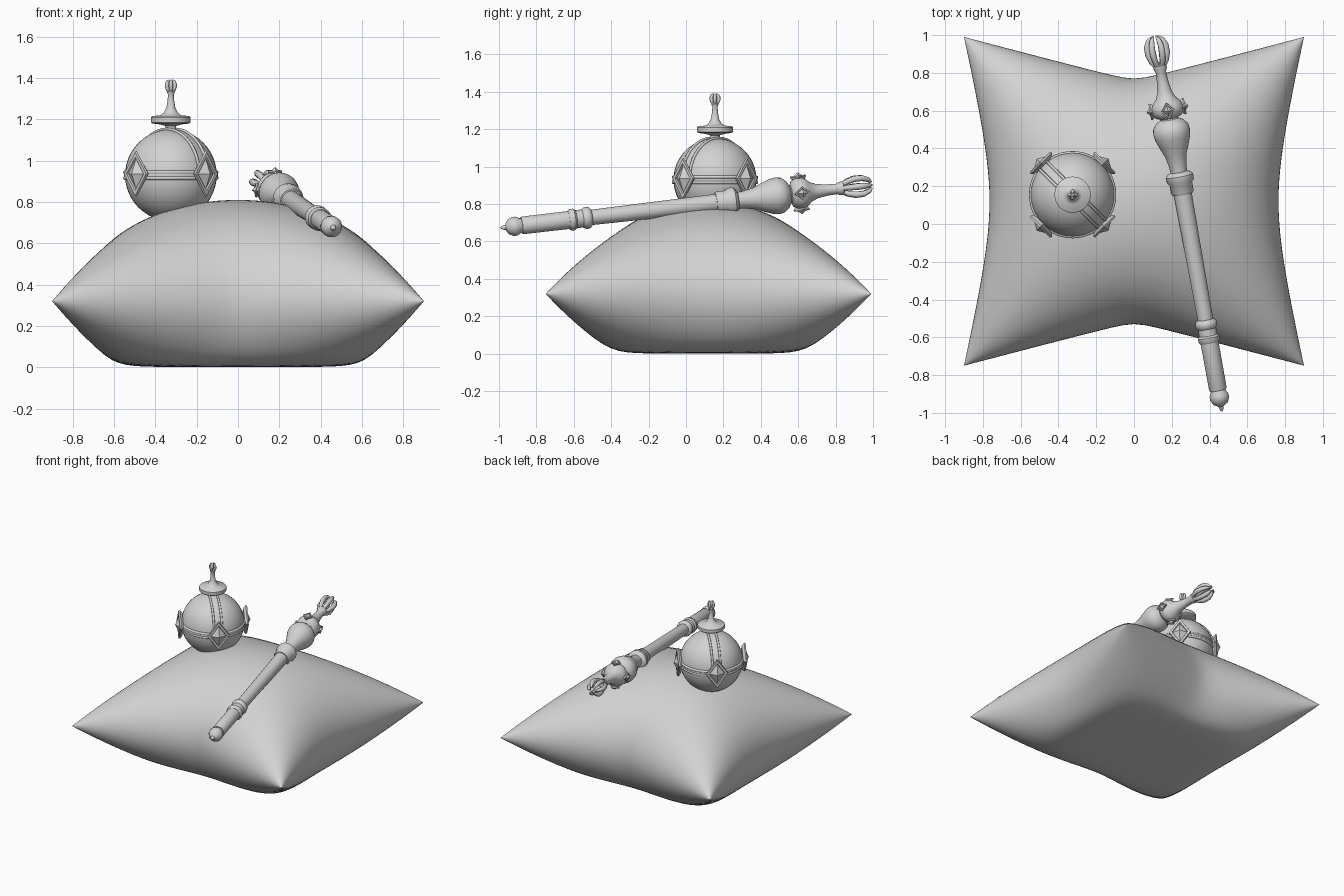
import bpy, bmesh
from math import sin, cos, pi, sqrt, radians
from mathutils import Matrix, Vector

if "Cube" in bpy.data.objects:
    bpy.data.objects.remove(bpy.data.objects["Cube"])

grey = bpy.data.materials.new("plain grey")
grey.use_nodes = True
grey.diffuse_color = (0.65, 0.65, 0.65, 1)
grey.node_tree.nodes["Principled BSDF"].inputs["Base Color"].default_value = grey.diffuse_color


def finish(bm, name, matrix=Matrix(), angle=40):
    """Turn a bmesh into a named, shaded object."""
    bmesh.ops.remove_doubles(bm, verts=bm.verts, dist=1e-5)
    bmesh.ops.recalc_face_normals(bm, faces=bm.faces)
    me = bpy.data.meshes.new(name)
    bm.to_mesh(me)
    bm.free()
    me.materials.append(grey)
    ob = bpy.data.objects.new(name, me)
    ob.matrix_world = matrix
    bpy.context.collection.objects.link(ob)
    bpy.ops.object.select_all(action='DESELECT')
    bpy.context.view_layer.objects.active = ob
    ob.select_set(True)
    bpy.ops.object.shade_smooth_by_angle(angle=radians(angle))
    return ob


def lathe(name, profile, matrix, sides=32):
    """Revolve (radius, height) points around z."""
    bm = bmesh.new()
    verts = [bm.verts.new((r, 0, z)) for r, z in profile]
    edges = [bm.edges.new(pair) for pair in zip(verts, verts[1:])]
    bmesh.ops.spin(bm, geom=verts + edges, cent=(0, 0, 0), axis=(0, 0, 1),
                   angle=2 * pi, steps=sides, use_merge=True)
    return finish(bm, name, matrix)


def cord(name, points, radii, matrix, cyclic=False, sides=8):
    """Round tube along points, with a radius at each point."""
    bm = bmesh.new()
    rings, n = [], len(points)
    pts = [Vector(p) for p in points]
    for i, p in enumerate(pts):
        a = pts[(i - 1) % n] if cyclic else pts[max(i - 1, 0)]
        b = pts[(i + 1) % n] if cyclic else pts[min(i + 1, n - 1)]
        t = (b - a).normalized()
        side = t.orthogonal().normalized() if not rings else (side - t * side.dot(t)).normalized()
        up = t.cross(side)
        rings.append([bm.verts.new(p + radii[i] * (side * cos(k * 2 * pi / sides) + up * sin(k * 2 * pi / sides)))
                      for k in range(sides)])
    pairs = list(zip(rings, rings[1:])) + ([(rings[-1], rings[0])] if cyclic else [])
    for r, s in pairs:
        for k in range(sides):
            bm.faces.new((r[k], r[k - 1], s[k - 1], s[k]))
    if not cyclic:
        bm.faces.new(rings[0])
        bm.faces.new(rings[-1])
    return finish(bm, name, matrix, 60)


def diamond(name, w, h, depth, matrix):
    """Framed diamond plate with a raised pyramid facing +x."""
    bm = bmesh.new()
    layers = []
    for scale, x in ((0.8, -0.5), (1, 0), (0.95, 0.3), (0.72, 0.3), (0.66, 0.1)):
        layers.append([bm.verts.new((x * depth, scale * a * w, scale * b * h))
                       for a, b in ((1, 0), (0, 1), (-1, 0), (0, -1))])
    for r, s in zip(layers, layers[1:]):
        for k in range(4):
            bm.faces.new((r[k - 1], r[k], s[k], s[k - 1]))
    bm.faces.new(layers[0])
    tip = bm.verts.new((depth, 0, 0))
    for k in range(4):
        bm.faces.new((layers[-1][k - 1], layers[-1][k], tip))
    return finish(bm, name, matrix, 15)


def claw(name, count, r, length, thick, matrix):
    """Ring of curved prongs closing towards the tip."""
    path = ((0.3, 0), (0.72, 0.2), (0.95, 0.45), (0.95, 0.7), (0.7, 0.9), (0.35, 1))
    widths = (0.8, 1, 1.15, 1.1, 0.85, 0.4)
    for i in range(count):
        cord(f"{name}_{i + 1}", [(a * (r - thick), 0, b * length) for a, b in path],
             [thick * k for k in widths], matrix @ Matrix.Rotation(2 * pi * i / count, 4, 'Z'))


# Pillow: a puffed sheet pinched at its edges, with a flattened underside
def pinch(u, v, tight):
    eps = tight + 0.5 * (1 - v * v)
    return (sqrt(u * u + eps * eps) - eps) / (sqrt(1 + eps * eps) - eps)


N = 48
bm = bmesh.new()
for top in (True, False):
    grid = []
    for i in range(N + 1):
        row = []
        for j in range(N + 1):
            a, b = pi * (i / N - 0.5), pi * (j / N - 0.5)
            u, v = sin(a), sin(b)
            x = u * (0.765 + 0.135 * pinch(v, u, 0.4))
            y = 0.12 + v * (0.65 + 0.22 * pinch(u, v, 0.07))
            d = 0.49 * max(cos(a) * cos(b), 1e-9)
            z = 0.32 + d if top else 0.32 - 0.32 * d / (d ** 10 + 0.32 ** 10) ** 0.1
            row.append(bm.verts.new((x, y, z)))
        grid.append(row)
    for i in range(N):
        for j in range(N):
            bm.faces.new((grid[i][j], grid[i + 1][j], grid[i + 1][j + 1], grid[i][j + 1]))
finish(bm, "pillow", angle=80)

# Orb with equator band and a pair of cords arching over the top
R = 0.222
orb = Matrix.Translation((-0.325, 0.155, 0.93))
bm = bmesh.new()
bmesh.ops.create_uvsphere(bm, u_segments=40, v_segments=24, radius=R)
finish(bm, "orb", orb)
lathe("orb_band", [(R - 0.01, -0.012), (R + 0.005, -0.012), (R + 0.005, 0.012), (R - 0.01, 0.012)], orb, 48)
arch = orb @ Matrix.Rotation(-pi / 4, 4, 'Z')
for s in (-1, 1):
    ring = [(R * cos(k * pi / 24), R * sin(k * pi / 24), s * 0.014) for k in range(48)]
    cord(f"orb_band_cord_{s}", ring, [0.009] * 48, orb, True)
    r = sqrt(R * R - 0.028 ** 2) + 0.002
    half = [(r * cos(k * pi / 24), s * 0.028, r * sin(k * pi / 24)) for k in range(25)]
    cord(f"orb_arch_cord_{s}", half, [0.008] * 25, arch)
for i in range(4):
    turn = Matrix.Rotation(pi / 4 + i * pi / 2, 4, 'Z')
    diamond(f"orb_diamond_{i + 1}", 0.08, 0.112, 0.034, orb @ turn @ Matrix.Translation((0.235, 0, 0.006)))

# Orb cap and finial
lathe("orb_cap", [(0, 0.2), (0.026, 0.2), (0.026, 0.238), (0.055, 0.246), (0.09, 0.25), (0.096, 0.256),
                  (0.096, 0.28), (0.09, 0.286), (0.05, 0.29), (0.034, 0.302), (0.022, 0.325),
                  (0.016, 0.36), (0.014, 0.39), (0.02, 0.405), (0.012, 0.415), (0, 0.418)], orb)
claw("orb_finial_prong", 4, 0.029, 0.058, 0.009, orb @ Matrix.Translation((0, 0, 0.402)))

# Scepter lying across the pillow
start, end = Vector((0.466, -0.995, 0.672)), Vector((0.108, 0.995, 0.903))
axis = end - start
rod = Matrix.Translation(start) @ axis.to_track_quat('Z', 'Y').to_matrix().to_4x4()
lathe("scepter_pommel", [(0, 0), (0.009, 0.012), (0.014, 0.03), (0.038, 0.045), (0.051, 0.07), (0.051, 0.09),
                         (0.04, 0.112), (0.036, 0.125)], rod)
lathe("scepter_grip", [(0, 0.118), (0.044, 0.118), (0.047, 0.125), (0.048, 0.385), (0, 0.385)], rod)
lathe("scepter_lower_collar", [(0, 0.375), (0.05, 0.375), (0.057, 0.385), (0.058, 0.405), (0.049, 0.415),
                               (0.048, 0.45), (0.056, 0.46), (0.059, 0.475), (0.056, 0.49),
                               (0.044, 0.5), (0, 0.5)], rod)
lathe("scepter_shaft", [(0.041, 0.49), (0.048, 1.2)], rod)
lathe("scepter_upper_collar", [(0, 1.18), (0.054, 1.18), (0.06, 1.19), (0.06, 1.235), (0.072, 1.25),
                               (0.073, 1.28), (0.062, 1.292), (0.046, 1.3), (0, 1.3)], rod)
lathe("scepter_bulb", [(0.044, 1.29), (0.046, 1.33), (0.058, 1.39), (0.078, 1.44), (0.094, 1.485), (0.099, 1.515),
                       (0.094, 1.545), (0.075, 1.57), (0.05, 1.585), (0.045, 1.6)], rod)
lathe("scepter_crown", [(0.045, 1.59), (0.07, 1.6), (0.084, 1.625), (0.086, 1.65), (0.074, 1.675), (0.052, 1.7),
                        (0.038, 1.735), (0.03, 1.79), (0.028, 1.84), (0.036, 1.86), (0.036, 1.875),
                        (0.02, 1.89), (0, 1.89)], rod)
for i in range(4):
    turn = Matrix.Rotation(i * pi / 2, 4, 'Z')
    diamond(f"scepter_diamond_{i + 1}", 0.036, 0.045, 0.024, rod @ turn @ Matrix.Translation((0.088, 0, 1.64)))
claw("scepter_prong", 6, 0.067, 0.165, 0.015, rod @ Matrix.Translation((0, 0, 1.865)))
